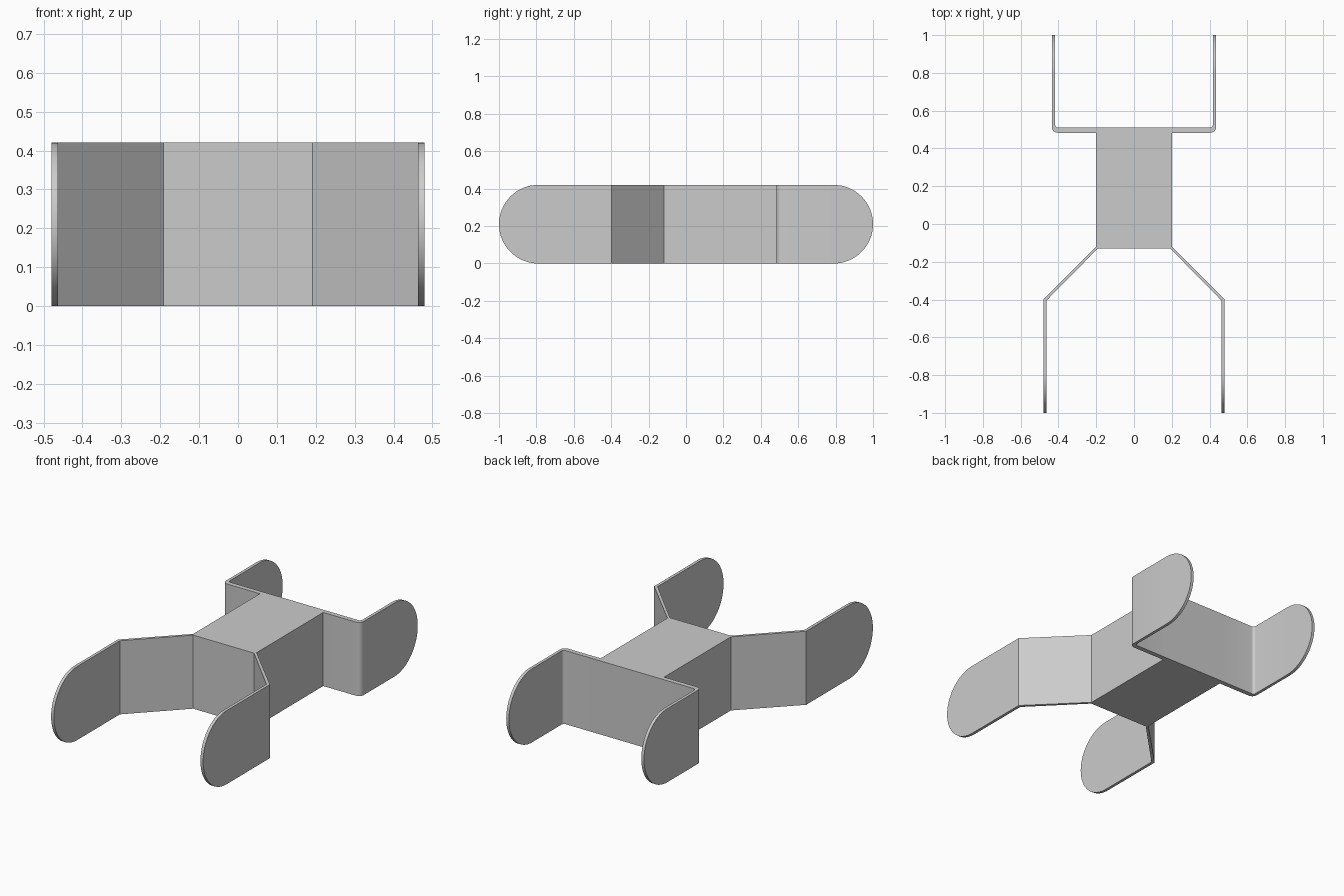
import bpy, bmesh
from math import sin, cos, pi, sqrt

if "Cube" in bpy.data.objects:
    bpy.data.objects.remove(bpy.data.objects["Cube"])

R = 0.21          # half height, also the radius of the rounded arm ends
STEPS = 16


def half_height(y):
    """Full height along the arm, falling off as a circle near each tip."""
    d = max(0.0, abs(y) - (1 - R))
    return sqrt(max(0.0, R * R - d * d))


def make_arm(name, stations):
    """Loft a bent strip through (inner, outer) plan points and mirror it in x."""
    bm = bmesh.new()
    rings = []
    for inner, outer in stations:
        ring = []
        for (x, y), side in ((inner, -1), (outer, -1), (outer, 1), (inner, 1)):
            ring.append(bm.verts.new((x, y, R + side * half_height(y))))
        rings.append(ring)
    for a, b in zip(rings, rings[1:]):
        for i in range(4):
            j = (i + 1) % 4
            bm.faces.new((a[i], a[j], b[j], b[i]))
    bm.faces.new(rings[0])
    bmesh.ops.remove_doubles(bm, verts=bm.verts, dist=1e-5)
    bmesh.ops.recalc_face_normals(bm, faces=bm.faces)
    mesh = bpy.data.meshes.new(name)
    bm.to_mesh(mesh)
    bm.free()
    obj = bpy.data.objects.new(name, mesh)
    bpy.context.collection.objects.link(obj)
    bpy.ops.object.select_all(action='DESELECT')
    obj.select_set(True)
    bpy.context.view_layer.objects.active = obj
    bpy.ops.object.shade_smooth_by_angle(angle=0.5)
    mirror = obj.modifiers.new("mirror", 'MIRROR')
    mirror.use_mirror_merge = False
    return obj


def rounded_tip(x_in, x_out, sign):
    """Stations from the start of the semicircular end out to its tip."""
    ys = [sign * (1 - R + R * sin(pi / 2 * i / STEPS)) for i in range(STEPS + 1)]
    return [((x_in, y), (x_out, y)) for y in ys]


# central block
bpy.ops.mesh.primitive_cube_add(size=1, location=(0, 0.19, R))
block = bpy.context.object
block.name = "center_block"
block.scale = (0.40, 0.64, 2 * R)
bpy.ops.object.transform_apply(location=True, scale=True)

# rear arms: square bracket with rounded corners
rear = [((0.20, 0.51), (0.20, 0.483))]
for i in range(7):
    a = -pi / 2 + pi / 2 * i / 6
    rear.append(((0.402 + 0.016 * cos(a), 0.526 + 0.016 * sin(a)),
                 (0.405 + 0.030 * cos(a), 0.513 + 0.030 * sin(a))))
make_arm("rear_arms", rear + rounded_tip(0.418, 0.435, 1))

# front arms: splayed at 45 degrees, then straight forward
front = [((0.192, -0.13), (0.20, -0.118)),
         ((0.463, -0.405), (0.48, -0.398))]
make_arm("front_arms", front + rounded_tip(0.463, 0.48, -1))
